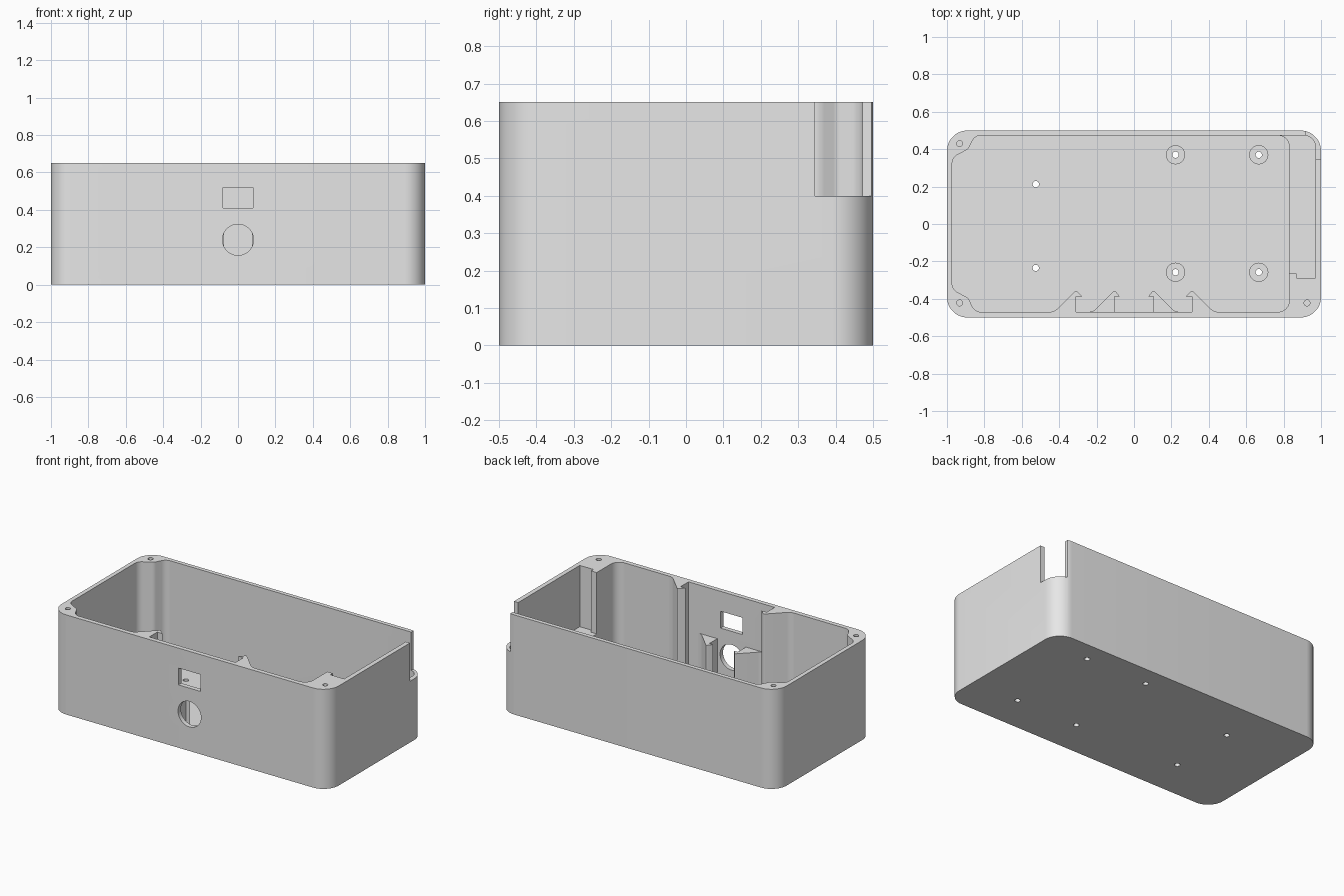
import bpy, bmesh, math
from mathutils import Vector, Matrix

if "Cube" in bpy.data.objects:
    bpy.data.objects.remove(bpy.data.objects["Cube"], do_unlink=True)

grey = bpy.data.materials.new("plain_grey")
grey.use_nodes = True
grey.diffuse_color = (0.8, 0.8, 0.8, 1)
grey.node_tree.nodes["Principled BSDF"].inputs["Base Color"].default_value = (0.8, 0.8, 0.8, 1)

HEIGHT, FLOOR, OVER = 0.65, 0.05, 0.75
FRONT, BACK, LEFT, RIGHT = -0.47, 0.473, 0.83, -0.972


def rounded(points, steps=12):
    """Outline whose corners (x, y, radius) are replaced by arcs."""
    out = []
    for i, p in enumerate(points):
        c = Vector(p[:2])
        if len(p) < 3:
            out.append(c)
            continue
        a = (Vector(points[i - 1][:2]) - c).normalized()
        b = (Vector(points[(i + 1) % len(points)][:2]) - c).normalized()
        half = a.angle(b) / 2
        centre = c + (a + b).normalized() * p[2] / math.sin(half)
        start = c + a * p[2] / math.tan(half) - centre
        end = c + b * p[2] / math.tan(half) - centre
        turn = math.atan2(start.cross(end), start.dot(end))
        for k in range(steps + 1):
            out.append(centre + Matrix.Rotation(turn * k / steps, 2) @ start)
    return out


def circle(x, y, r, n=40):
    return [Vector((x + r * math.cos(math.tau * k / n), y + r * math.sin(math.tau * k / n)))
            for k in range(n)]


def rect(x0, x1, y0, y1, *r):
    return rounded([(x0, y0, *r), (x1, y0, *r), (x1, y1, *r), (x0, y1, *r)])


def prism(name, outline, low, high, along_y=False):
    """Extrude an outline in z, or an x-z outline in y."""
    bm = bmesh.new()
    base = [bm.verts.new((p.x, low, p.y) if along_y else (p.x, p.y, low)) for p in outline]
    face = bm.faces.new(base)
    top = bmesh.ops.extrude_face_region(bm, geom=[face])["geom"]
    shift = (0, high - low, 0) if along_y else (0, 0, high - low)
    bmesh.ops.translate(bm, vec=shift, verts=[v for v in top if isinstance(v, bmesh.types.BMVert)])
    bmesh.ops.recalc_face_normals(bm, faces=bm.faces)
    mesh = bpy.data.meshes.new(name)
    bm.to_mesh(mesh)
    bm.free()
    mesh.materials.append(grey)
    obj = bpy.data.objects.new(name, mesh)
    bpy.context.collection.objects.link(obj)
    return obj


def activate(obj):
    bpy.ops.object.select_all(action="DESELECT")
    obj.select_set(True)
    bpy.context.view_layer.objects.active = obj


def cut(obj, outline, low, high, along_y=False):
    cutter = prism("cutter", outline, low, high, along_y)
    cutter.hide_render = True
    mod = obj.modifiers.new("cut", "BOOLEAN")
    mod.operation, mod.solver, mod.object = "DIFFERENCE", "EXACT", cutter
    activate(obj)
    bpy.ops.object.modifier_apply(modifier=mod.name)
    bpy.data.objects.remove(cutter, do_unlink=True)


def finish(obj):
    activate(obj)
    bpy.ops.object.shade_smooth_by_angle(angle=math.radians(30))


# Outer shell
case = prism("case_body", rect(-1, 1, -0.5, 0.5, 0.11), 0, HEIGHT)

# Main cavity, leaving screw bosses in the two right-hand corners
cut(case, rounded([
    (LEFT, FRONT, 0.06), (LEFT, BACK, 0.06),
    (-0.85, BACK, 0.05), (-0.887, 0.4, 0.04), (RIGHT, 0.355, 0.05),
    (RIGHT, -0.35, 0.05), (-0.887, -0.395, 0.04), (-0.85, FRONT, 0.05)]), FLOOR, OVER)

# Side pocket above a ledge
cut(case, rounded([(0.75, -0.265), (0.87, -0.265), (0.87, -0.29), (0.97, -0.29),
                   (0.97, BACK, 0.06), (0.75, BACK)]), 0.25, OVER)

# Open notch at the back left corner
cut(case, rect(0.92, 1.1, 0.345, 0.6), 0.4, OVER)

# Front openings
cut(case, rect(-0.08, 0.08, 0.41, 0.52), -0.6, -0.45, along_y=True)
cut(case, circle(0, 0.24, 0.083, 48), -0.6, -0.45, along_y=True)

# Lid screw holes
for x, y in [(-0.932, 0.43), (-0.932, -0.422), (0.925, -0.422)]:
    cut(case, circle(x, y, 0.016, 20), 0.35, OVER)

# Holes through the floor
posts = [(x, y) for x in (0.222, 0.667) for y in (0.37, -0.258)]
for x, y in posts + [(-0.525, 0.213), (-0.525, -0.235)]:
    cut(case, circle(x, y, 0.017, 20), -0.1, 0.2)
finish(case)

# Hollow mounting posts
for i, (x, y) in enumerate(posts):
    post = prism(f"mounting_post_{i + 1}", circle(x, y, 0.051), FLOOR, 0.13)
    cut(post, circle(x, y, 0.017, 20), 0, 0.2)
    finish(post)

# Hooked board clips on the front wall: tall outer pair, short inner pair
for side, s in (("right", 1), ("left", -1)):
    for kind, edge, hook, top in (("outer", -0.311, 0.036, HEIGHT), ("inner", -0.103, 0.027, 0.335)):
        outline = rounded([
            (s * edge, FRONT), (s * edge, -0.388), (s * (edge + hook), -0.388),
            (s * edge, -0.354, 0.008), (s * (edge - 0.116), FRONT, 0.06),
            (s * (edge - 0.141), FRONT)], 8)
        finish(prism(f"{kind}_clip_{side}", outline, FLOOR, top))
